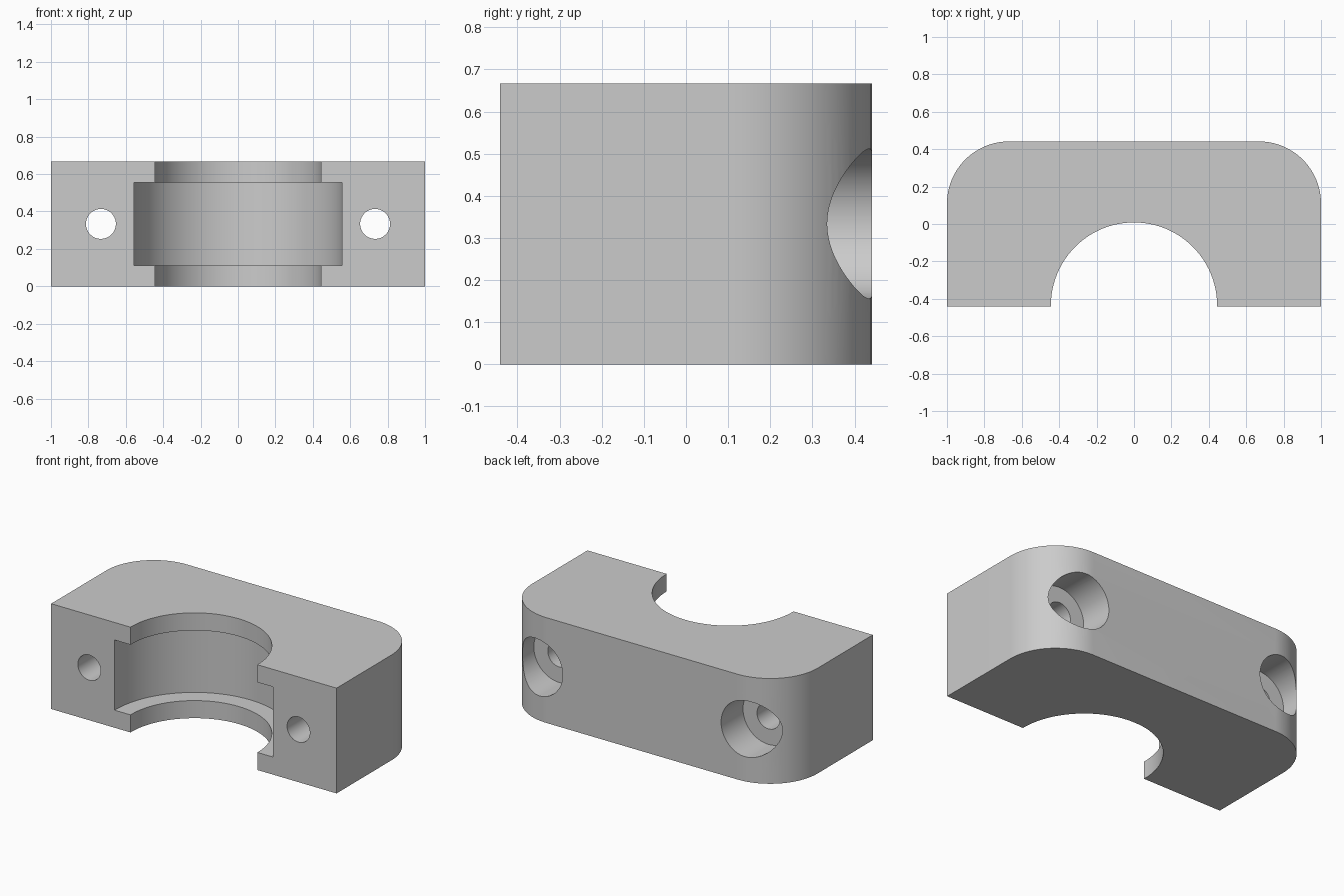
import bpy, bmesh, math

cube = bpy.data.objects.get("Cube")
if cube:
    bpy.data.objects.remove(cube, do_unlink=True)

H = 0.667          # block height
BACK = 0.4417      # half depth
CORNER = 0.333     # rear corner radius
BORE_Y = -0.436    # bore axis, just inside the split face

grey = bpy.data.materials.new("light_grey")
grey.use_nodes = True
COLOR = (0.6, 0.6, 0.6, 1)
grey.diffuse_color = COLOR
grey.node_tree.nodes["Principled BSDF"].inputs["Base Color"].default_value = COLOR


def arc(cx, cy, r, a0, a1, n):
    """Points along an arc, angles in degrees."""
    angles = [math.radians(a0 + (a1 - a0) * i / n) for i in range(n + 1)]
    return [(cx + r * math.cos(a), cy + r * math.sin(a)) for a in angles]


def extrude_profile(name, points, height):
    bm = bmesh.new()
    face = bm.faces.new([bm.verts.new((x, y, 0)) for x, y in points])
    top = bmesh.ops.extrude_face_region(bm, geom=[face])["geom"]
    verts = [v for v in top if isinstance(v, bmesh.types.BMVert)]
    bmesh.ops.translate(bm, verts=verts, vec=(0, 0, height))
    bmesh.ops.recalc_face_normals(bm, faces=bm.faces)
    mesh = bpy.data.meshes.new(name)
    bm.to_mesh(mesh)
    bm.free()
    obj = bpy.data.objects.new(name, mesh)
    bpy.context.collection.objects.link(obj)
    mesh.materials.append(grey)
    return obj


def cut_cylinder(body, radius, depth, location, rotation=(0, 0, 0), sides=64):
    bpy.ops.mesh.primitive_cylinder_add(vertices=sides, radius=radius, depth=depth,
                                        location=location, rotation=rotation)
    cutter = bpy.context.object
    cutter.hide_render = True
    cutter.data.materials.append(grey)
    mod = body.modifiers.new("cut", "BOOLEAN")
    mod.operation = "DIFFERENCE"
    mod.solver = "EXACT"
    mod.object = cutter
    bpy.context.view_layer.objects.active = body
    bpy.ops.object.modifier_apply(modifier=mod.name)
    bpy.data.objects.remove(cutter, do_unlink=True)


# Block outline: straight front, rounded rear corners
cx, cy = 1 - CORNER, BACK - CORNER
outline = [(-1, -BACK), (1, -BACK)]
outline += arc(cx, cy, CORNER, 0, 90, 24) + arc(-cx, cy, CORNER, 90, 180, 24)
block = extrude_profile("clamp_block", outline, H)

# Half-round bore and the wider bearing groove inside it
cut_cylinder(block, 0.4444, 2, (0, BORE_Y, H / 2), sides=96)
cut_cylinder(block, 0.5556, 0.4444, (0, BORE_Y, H / 2), sides=96)

# Bolt holes with counterbores entering from the rear
along_y = (math.pi / 2, 0, 0)
FLOOR = 0.222
for side in (-1, 1):
    x = side * 0.733
    cut_cylinder(block, 0.08, 2, (x, 0, H / 2), along_y, 48)
    cut_cylinder(block, 0.178, 0.5, (x, FLOOR + 0.25, H / 2), along_y)

# Smooth round walls, crisp edges
bpy.ops.object.select_all(action="DESELECT")
block.select_set(True)
bpy.context.view_layer.objects.active = block
bpy.ops.object.shade_smooth_by_angle(angle=math.radians(25))
